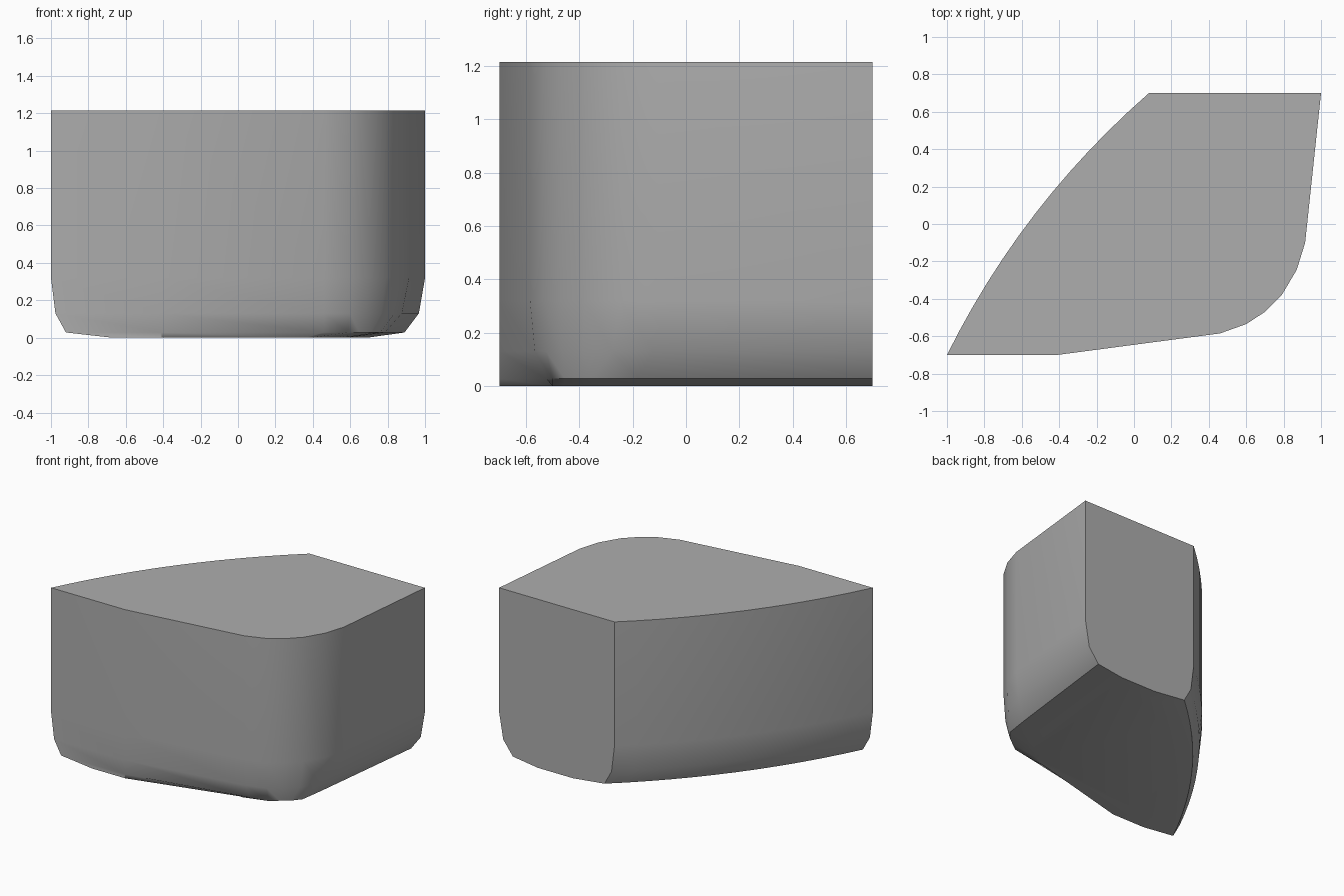
import bpy
import bmesh
import math
from mathutils import Vector

cube = bpy.data.objects.get("Cube")
if cube:
    bpy.data.objects.remove(cube)

grey = bpy.data.materials.new("mid_grey")
grey.use_nodes = True
colour = (0.42, 0.42, 0.42, 1)
grey.diffuse_color = colour
grey.node_tree.nodes["Principled BSDF"].inputs["Base Color"].default_value = colour

# Outline at full width, paired with its tucked-in position near the base
front_and_right = [
    ((-.41, -.7), (-.41, -.7)),
    ((.46, -.585), (.46, -.525)),
    ((.6, -.535), (.59, -.5)),
    ((.7, -.47), (.65, -.455)),
    ((.79, -.38), (.71, -.41)),
    ((.87, -.245), (.76, -.35)),
    ((.915, -.1), (.785, -.18)),
    ((1, .7), (.89, .7)),
]
wall = [Vector(a) for a, b in front_and_right]
tuck = [Vector(b) for a, b in front_and_right]
base = [p - Vector((.2, 0)) if p.x > .5 else p.copy() for p in tuck]
base[1] = Vector((.36, -.5))

# Curved left side, from the back corner to the front corner
start, control, end = Vector((.08, .7)), Vector((-.6, .106)), Vector((-1, -.7))
STEPS = 12
for i in range(STEPS + 1):
    t = i / STEPS
    p = start * (1 - t) ** 2 + control * 2 * t * (1 - t) + end * t ** 2
    wall.append(p)
    tuck.append(p + Vector((.08, 0)))
    base.append(p + Vector((.33, 0)))

# Stack the rings from top to bottom and bridge them
bm = bmesh.new()


def add_ring(points, z):
    return [bm.verts.new((p.x, p.y, z)) for p in points]


shoulder = [a.lerp(b, .3) for a, b in zip(wall, tuck)]
rings = [add_ring(wall, 1.215), add_ring(wall, .32), add_ring(shoulder, .13),
         add_ring(tuck, .028), add_ring(base, 0)]
count = len(wall)
for upper, lower in zip(rings, rings[1:]):
    for i in range(count):
        j = (i + 1) % count
        bm.faces.new((upper[i], lower[i], lower[j], upper[j]))
bm.faces.new(rings[0])
bm.faces.new(rings[-1][::-1])
bmesh.ops.remove_doubles(bm, verts=bm.verts, dist=.0001)
bmesh.ops.recalc_face_normals(bm, faces=bm.faces)

mesh = bpy.data.meshes.new("rounded_block")
bm.to_mesh(mesh)
bm.free()
mesh.materials.append(grey)
block = bpy.data.objects.new("rounded_block", mesh)
bpy.context.collection.objects.link(block)

# Soft sides with crisp top, back and base edges
bpy.ops.object.select_all(action='DESELECT')
block.select_set(True)
bpy.context.view_layer.objects.active = block
bpy.ops.object.shade_smooth_by_angle(angle=math.radians(35))
